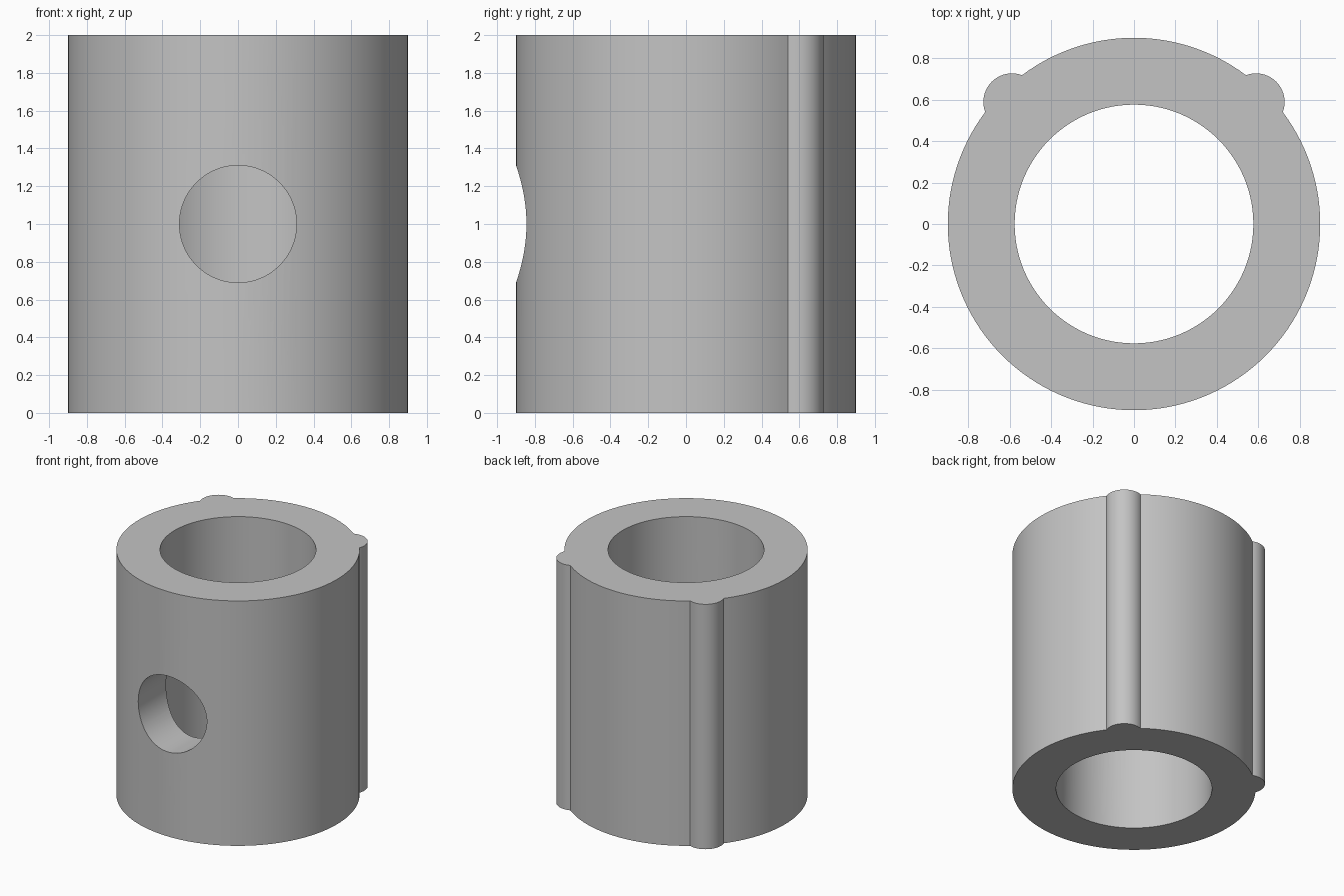
import bpy
import bmesh
from math import acos, atan2, cos, sin, pi, radians
from mathutils import Matrix, Vector

HEIGHT = 2.0
OUTER_R, BORE_R, HOLE_R = 0.9, 0.577, 0.31
RIB_R, RIB_POS = 0.138, 0.59

if "Cube" in bpy.data.objects:
    bpy.data.objects.remove(bpy.data.objects["Cube"], do_unlink=True)

grey = bpy.data.materials.new("plain grey")
grey.use_nodes = True
colour = (0.55, 0.55, 0.55, 1)
grey.diffuse_color = colour
grey.node_tree.nodes["Principled BSDF"].inputs["Base Color"].default_value = colour


def add_object(name, bm):
    mesh = bpy.data.meshes.new(name)
    bm.to_mesh(mesh)
    bm.free()
    mesh.materials.append(grey)
    obj = bpy.data.objects.new(name, mesh)
    bpy.context.collection.objects.link(obj)
    return obj


def arc(centre, radius, start, end, steps):
    """Points along an arc, leaving out the last one."""
    angles = [start + (end - start) * i / steps for i in range(steps)]
    return [Vector((centre.x + radius * cos(a), centre.y + radius * sin(a), 0)) for a in angles]


def cylinder_cutter(name, radius, depth, matrix):
    bm = bmesh.new()
    bmesh.ops.create_cone(bm, cap_ends=True, segments=96, radius1=radius,
                          radius2=radius, depth=depth, matrix=matrix)
    obj = add_object(name, bm)
    obj.hide_render = True
    return obj


# Outline: round wall with two rounded ribs at the back
origin = Vector((0, 0, 0))
rib = Vector((RIB_POS, RIB_POS, 0))
dist = rib.length
half = acos((OUTER_R ** 2 + dist ** 2 - RIB_R ** 2) / (2 * OUTER_R * dist))
rib_half = atan2(OUTER_R * sin(half), OUTER_R * cos(half) - dist)
outline = []
for middle, span, steps in ((pi / 4, pi / 2, 32), (3 * pi / 4, 3 * pi / 2, 96)):
    centre = Vector((dist * cos(middle), dist * sin(middle), 0))
    outline += arc(centre, RIB_R, middle - rib_half, middle + rib_half, 24)
    outline += arc(origin, OUTER_R, middle + half, middle + span - half, steps)

# Sleeve body extruded from the outline
bm = bmesh.new()
base = bm.faces.new([bm.verts.new(p) for p in outline])
top = bmesh.ops.extrude_face_region(bm, geom=[base], use_keep_orig=True)["geom"]
bmesh.ops.translate(bm, vec=(0, 0, HEIGHT),
                    verts=[g for g in top if isinstance(g, bmesh.types.BMVert)])
bmesh.ops.recalc_face_normals(bm, faces=bm.faces)
sleeve = add_object("ribbed_sleeve", bm)

# Vertical bore and the round hole through the front wall only
cutters = [
    cylinder_cutter("bore_cutter", BORE_R, HEIGHT + 1, Matrix.Translation((0, 0, HEIGHT / 2))),
    cylinder_cutter("front_hole_cutter", HOLE_R, 1.2,
                    Matrix.Translation((0, -0.7, HEIGHT / 2)) @ Matrix.Rotation(radians(90), 4, "X")),
]
bpy.context.view_layer.objects.active = sleeve
sleeve.select_set(True)
for cutter in cutters:
    cut = sleeve.modifiers.new(cutter.name, "BOOLEAN")
    cut.operation = "DIFFERENCE"
    cut.solver = "EXACT"
    cut.object = cutter
    bpy.ops.object.modifier_apply(modifier=cut.name)
    bpy.data.objects.remove(cutter, do_unlink=True)

bpy.ops.object.shade_smooth_by_angle(angle=radians(30))
